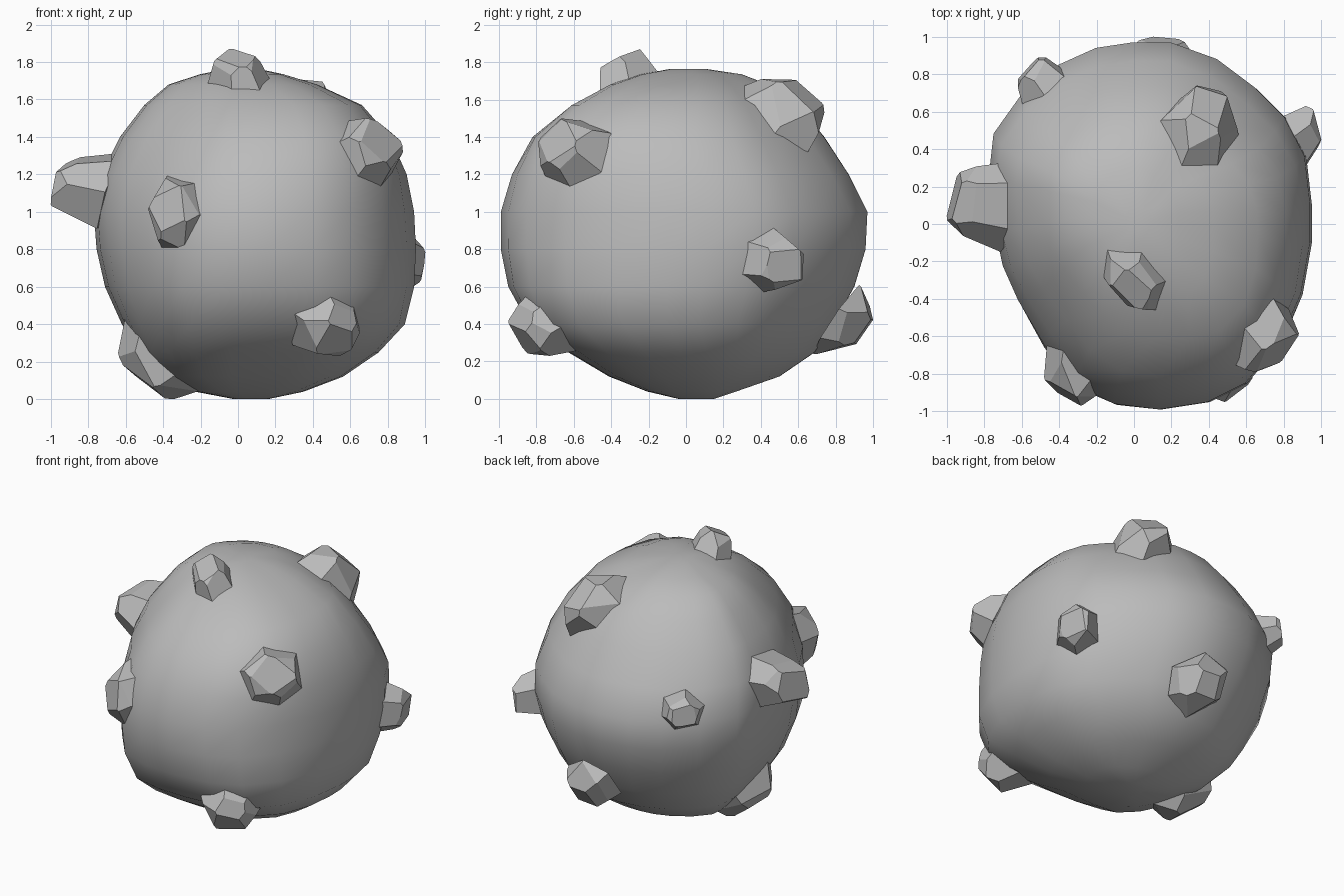
import bpy
import bmesh
import math
import random
from mathutils import Matrix, Vector

if "Cube" in bpy.data.objects:
    bpy.data.objects.remove(bpy.data.objects["Cube"], do_unlink=True)

# One stone colour for everything
stone = bpy.data.materials.new("grey_stone")
stone.use_nodes = True
GREY = (0.5, 0.5, 0.5, 1.0)
stone.diffuse_color = GREY
stone.node_tree.nodes["Principled BSDF"].inputs["Base Color"].default_value = GREY

CORE = Vector((0.09, 0.0, 0.9))


def make_object(name, bm, smooth):
    """Turn a bmesh into a linked object with the stone material."""
    bmesh.ops.recalc_face_normals(bm, faces=bm.faces[:])
    for face in bm.faces:
        face.smooth = smooth
    mesh = bpy.data.meshes.new(name)
    bm.to_mesh(mesh)
    bm.free()
    mesh.materials.append(stone)
    obj = bpy.data.objects.new(name, mesh)
    bpy.context.collection.objects.link(obj)
    return obj


# Boulder body: one egg-shaped plan outline lofted through stretched levels
PLAN = [(0.95, 0.1), (0.92, 0.36), (0.81, 0.57), (0.65, 0.73), (0.45, 0.88),
        (0.2, 0.97), (0.0, 0.97), (-0.2, 0.94), (-0.4, 0.85), (-0.6, 0.69),
        (-0.75, 0.48), (-0.77, 0.3), (-0.75, 0.0), (-0.7, -0.23), (-0.62, -0.41),
        (-0.48, -0.65), (-0.32, -0.86), (-0.1, -0.97), (0.14, -1.0), (0.4, -0.96),
        (0.6, -0.86), (0.78, -0.65), (0.9, -0.38), (0.95, -0.1)]

# Each level: height, x limits, y limits, fullness of the right and left front corners
LEVELS = [(0.0, -0.02, 0.16, -0.04, 0.15, 0.1, 0),
          (0.04, -0.23, 0.35, -0.21, 0.27, 0.16, 0.05),
          (0.12, -0.41, 0.56, -0.41, 0.5, 0.2, 0.06),
          (0.25, -0.53, 0.75, -0.63, 0.69, 0.18, 0.06),
          (0.4, -0.62, 0.89, -0.84, 0.79, 0.13, 0.04),
          (0.6, -0.71, 0.94, -0.95, 0.9, 0.08, 0.02),
          (0.8, -0.755, 0.95, -0.99, 0.96, 0.03, 0),
          (1.0, -0.77, 0.94, -0.99, 0.97, 0, 0),
          (1.2, -0.73, 0.9, -0.93, 0.87, -0.04, 0.02),
          (1.4, -0.63, 0.81, -0.82, 0.74, -0.08, 0.05),
          (1.57, -0.5, 0.66, -0.61, 0.6, -0.1, 0.09),
          (1.68, -0.37, 0.42, -0.4, 0.44, -0.1, 0.12),
          (1.735, -0.2, 0.24, -0.24, 0.3, -0.05, 0.12),
          (1.765, -0.05, 0.1, -0.08, 0.1, 0, 0)]


def remap(value, a, b, low, high):
    return low + (high - low) * (value - a) / (b - a)


def corner_growth(u, v, full_right, full_left):
    """Swell the front corners; the left back corner gives way in return."""
    bulge = 4 * u * u * v * v
    if u > 0:
        return 1 - math.copysign(full_left, v) * bulge
    return 1 + (full_right * bulge if v < 0 else 0)


def build_body():
    xs, ys = zip(*PLAN)
    unit = [(remap(x, min(xs), max(xs), -1, 1),
             remap(y, min(ys), max(ys), -1, 1)) for x, y in PLAN]
    bm = bmesh.new()
    rings = []
    for z, x_low, x_high, y_low, y_high, full_right, full_left in LEVELS:
        ring = []
        for u, v in unit:
            grow = corner_growth(u, v, full_right, full_left)
            ring.append(bm.verts.new((remap(u * grow, -1, 1, x_low, x_high),
                                      remap(v * grow, -1, 1, y_low, y_high), z)))
        rings.append(ring)
    count = len(unit)
    for low, high in zip(rings, rings[1:]):
        for i in range(count):
            j = (i + 1) % count
            bm.faces.new((low[i], low[j], high[j], high[i]))
    bm.faces.new(rings[0])
    bm.faces.new(rings[-1])
    return make_object("boulder_body", bm, True)


# Faceted rocks: a block chipped by planes, then fitted between two corners
def chip(bm, normal, distance):
    bmesh.ops.bisect_plane(bm, geom=bm.verts[:] + bm.edges[:] + bm.faces[:],
                           dist=0.0001, plane_co=normal * distance,
                           plane_no=normal, clear_outer=True)
    rim = [e for e in bm.edges if e.is_boundary]
    if rim:
        bmesh.ops.holes_fill(bm, edges=rim, sides=0)


def build_rock(name, low, high, thickness, grain, stretch, seed):
    rng = random.Random(seed)
    low, high = Vector(low), Vector(high)
    outward = ((low + high) / 2 - CORE).normalized()
    across = outward.cross(Vector(grain)).normalized()
    along = across.cross(outward)
    frame = Matrix((along, across, outward)).transposed()
    bm = bmesh.new()
    bmesh.ops.create_cube(bm, size=4)
    # Rings of chips: tilt from the outward axis, number of planes, distance
    for tilt, number, distance in ((6, 1, thickness), (45, 4, thickness + 0.2),
                                   (74, 6, 0.9), (180, 1, thickness)):
        start = rng.uniform(0, math.tau)
        for i in range(number):
            around = start + math.tau * (i + rng.uniform(-0.15, 0.15)) / number
            lean = math.radians(tilt + rng.uniform(-6, 6))
            normal = Vector((math.sin(lean) * math.cos(around),
                             math.sin(lean) * math.sin(around), math.cos(lean)))
            chip(bm, normal, distance * rng.uniform(0.94, 1.06))
    for v in bm.verts:
        v.co = frame @ Vector((v.co.x * stretch, v.co.y, v.co.z))
    for axis in range(3):
        values = [v.co[axis] for v in bm.verts]
        small, large = min(values), max(values)
        for v in bm.verts:
            v.co[axis] = remap(v.co[axis], small, large, low[axis], high[axis])
    return make_object(name, bm, False)


# Each rock: low corner, high corner, thickness, grain direction, stretch
ROCKS = {
    "upper_front_left_rock":
        ((0.46, -0.79, 1.1), (0.88, -0.4, 1.5), 0.7, (1, 1, 0), 1.5),
    "front_right_rock":
        ((-0.48, -0.97, 0.75), (-0.11, -0.62, 1.2), 0.6, (0, 0, 1), 1.2),
    "lower_front_left_rock":
        ((0.26, -0.95, 0.23), (0.65, -0.57, 0.62), 0.65, (1, 0.6, 0), 1.2),
    "top_rock":
        ((-0.18, -0.46, 1.59), (0.19, -0.1, 1.87), 0.7, (1, -1, 0), 1.4),
    "right_side_rock":
        ((-1.0, -0.15, 0.91), (-0.57, 0.34, 1.32), 0.65, (0, 1, 0.3), 1.1),
    "lower_right_rock":
        ((-0.64, -0.23, 0.0), (-0.17, 0.2, 0.43), 0.55, (1, 0, -1), 1.3),
    "lower_back_rock":
        ((-0.04, 0.68, 0.24), (0.36, 1.0, 0.61), 0.5, (0, 0.5, 1), 1.2),
    "upper_back_rock":
        ((0.1, 0.27, 1.32), (0.56, 0.74, 1.71), 0.6, (-1, -0.7, 1), 1.2),
    "back_right_rock":
        ((-0.62, 0.62, 0.92), (-0.35, 0.89, 1.2), 0.7, (1, 0.8, 0), 1.2),
    "left_side_rock":
        ((0.77, 0.28, 0.57), (1.0, 0.63, 0.92), 0.7, (0, 1, 0), 1.0),
}

build_body()
for seed, (name, shape) in enumerate(ROCKS.items()):
    build_rock(name, *shape, seed + 3)
